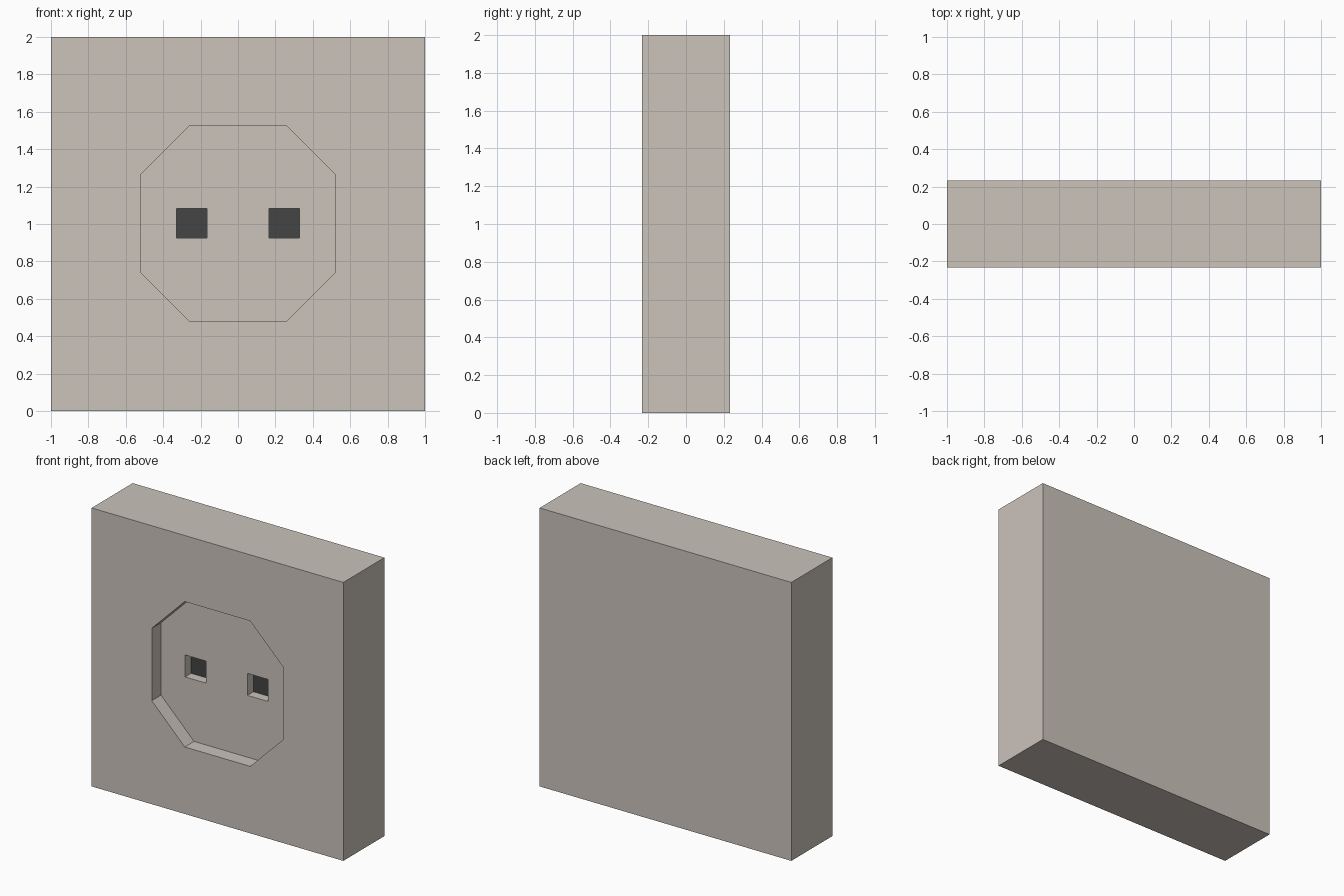
import bpy, bmesh

if "Cube" in bpy.data.objects:
    bpy.data.objects.remove(bpy.data.objects["Cube"])

HALF_DEPTH = 0.233
FRONT = -HALF_DEPTH
RECESS_Y = FRONT + 0.105   # floor of the octagonal recess
SLOT_Y = RECESS_Y + 0.068  # floor of the two pin holes


def material(name, colour):
    m = bpy.data.materials.new(name)
    m.diffuse_color = (*colour, 1)
    m.use_nodes = True
    m.node_tree.nodes["Principled BSDF"].inputs["Base Color"].default_value = m.diffuse_color
    return m


def rect(x0, x1, z0, z1):
    return [(x0, z0), (x1, z0), (x1, z1), (x0, z1)]


bm = bmesh.new()


def loop(points, y):
    verts = [bm.verts.new((x, y, z)) for x, z in points]
    edges = [bm.edges.new((verts[i - 1], verts[i])) for i in range(len(verts))]
    return verts, edges


def walls(a, b):
    for i in range(len(a)):
        bm.faces.new((a[i - 1], a[i], b[i], b[i - 1]))


def fill(*edge_loops):
    bmesh.ops.triangle_fill(bm, use_beauty=True, use_dissolve=False,
                            edges=[e for loop_edges in edge_loops for e in loop_edges])


# Block outline, octagonal recess and pin holes
block = rect(-1, 1, 0, 2)
a, b = 0.26, 0.522
octagon = [(x, z + 1.003) for x, z in
           [(-a, -b), (a, -b), (b, -a), (b, a), (a, b), (-a, b), (-b, a), (-b, -a)]]
slots = [rect(-0.33, -0.165, 0.925, 1.083), rect(0.165, 0.33, 0.925, 1.083)]

front_v, front_e = loop(block, FRONT)
back_v, _ = loop(block, HALF_DEPTH)
rim_v, rim_e = loop(octagon, FRONT)
floor_v, floor_e = loop(octagon, RECESS_Y)
mouths = [loop(s, RECESS_Y) for s in slots]

fill(front_e, rim_e)
fill(floor_e, *[e for _, e in mouths])
bm.faces.new(back_v)
walls(front_v, back_v)
walls(rim_v, floor_v)

# Dark pin hole floors
for s, (mouth_v, _) in zip(slots, mouths):
    bottom_v, _ = loop(s, SLOT_Y)
    walls(mouth_v, bottom_v)
    bm.faces.new(bottom_v).material_index = 1

bmesh.ops.recalc_face_normals(bm, faces=bm.faces[:])
mesh = bpy.data.meshes.new("socket_block")
bm.to_mesh(mesh)
bm.free()
mesh.materials.append(material("warm_beige", (0.597, 0.546, 0.497)))
mesh.materials.append(material("dark_grey", (0.058, 0.058, 0.058)))
bpy.context.collection.objects.link(bpy.data.objects.new("socket_block", mesh))
